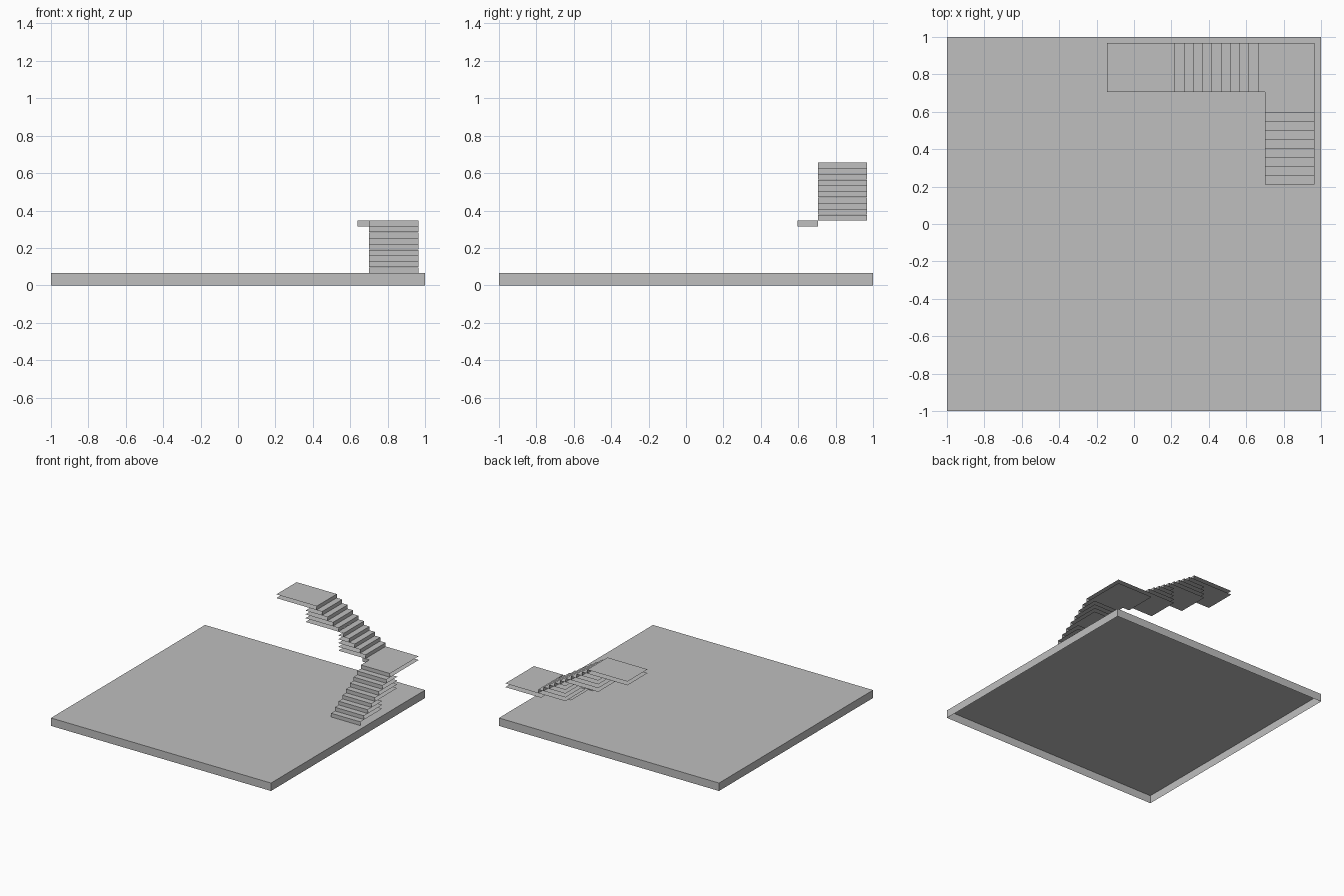
import bpy
import bmesh

cube = bpy.data.objects.get("Cube")
if cube:
    bpy.data.objects.remove(cube, do_unlink=True)

# One plain grey for everything
GREY = (0.52, 0.52, 0.52, 1.0)
grey = bpy.data.materials.new("plain_grey")
grey.diffuse_color = GREY
grey.use_nodes = True
grey.node_tree.nodes["Principled BSDF"].inputs["Base Color"].default_value = GREY

BASE_TOP = 0.065
RISE = 0.0312
THICK = 0.0306       # slightly under one rise, so stacked sheets never coincide


def slab(name, outline, top, thick, walls, bottom=True):
    """Flat slab from a counter-clockwise outline; only the listed edges get a wall."""
    bm = bmesh.new()
    upper = [bm.verts.new((x, y, top)) for x, y in outline]
    lower = [bm.verts.new((x, y, top - thick)) for x, y in outline]
    bm.faces.new(upper)
    if bottom:
        bm.faces.new(lower[::-1])
    for i in walls:
        j = (i + 1) % len(outline)
        bm.faces.new((lower[i], lower[j], upper[j], upper[i]))
    mesh = bpy.data.meshes.new(name)
    bm.to_mesh(mesh)
    bm.free()
    mesh.materials.append(grey)
    obj = bpy.data.objects.new(name, mesh)
    bpy.context.collection.objects.link(obj)
    return obj


# Floor: wide tray, open underneath
slab("floor", [(-1, -1), (1, -1), (1, 1), (-1, 1)], BASE_TOP, BASE_TOP,
     range(4), bottom=False)

# Lower flight climbs towards the back; treads run back in two stacks
X0, X1 = 0.70, 0.965
for i in range(8):
    front = 0.21 + i * 0.0483
    back = 0.494 if i < 4 else 0.69
    slab(f"lower_step_{i + 1}",
         [(X0, front), (X1, front), (X1, back), (X0, back)],
         BASE_TOP + (i + 1) * RISE, THICK, [0])

# Corner landing with a short lip beside the lower flight
Y0, Y1 = 0.705, 0.968
LANDING = BASE_TOP + 9 * RISE
slab("corner_landing",
     [(0.64, Y0), (X0, Y0), (X0, 0.596), (X1, 0.596), (X1, Y1), (0.64, Y1)],
     LANDING, THICK, [0, 1, 2])

# Upper flight climbs towards the right, ending in a platform
for i in range(10):
    front = 0.665 - i * 0.0494
    back = 0.418 if i < 5 else 0.12
    name = f"upper_step_{i + 1}"
    if i == 9:
        back, name = -0.145, "top_platform"
    slab(name, [(front, Y0), (front, Y1), (back, Y1), (back, Y0)],
         LANDING + (i + 1) * RISE, THICK, [0])
